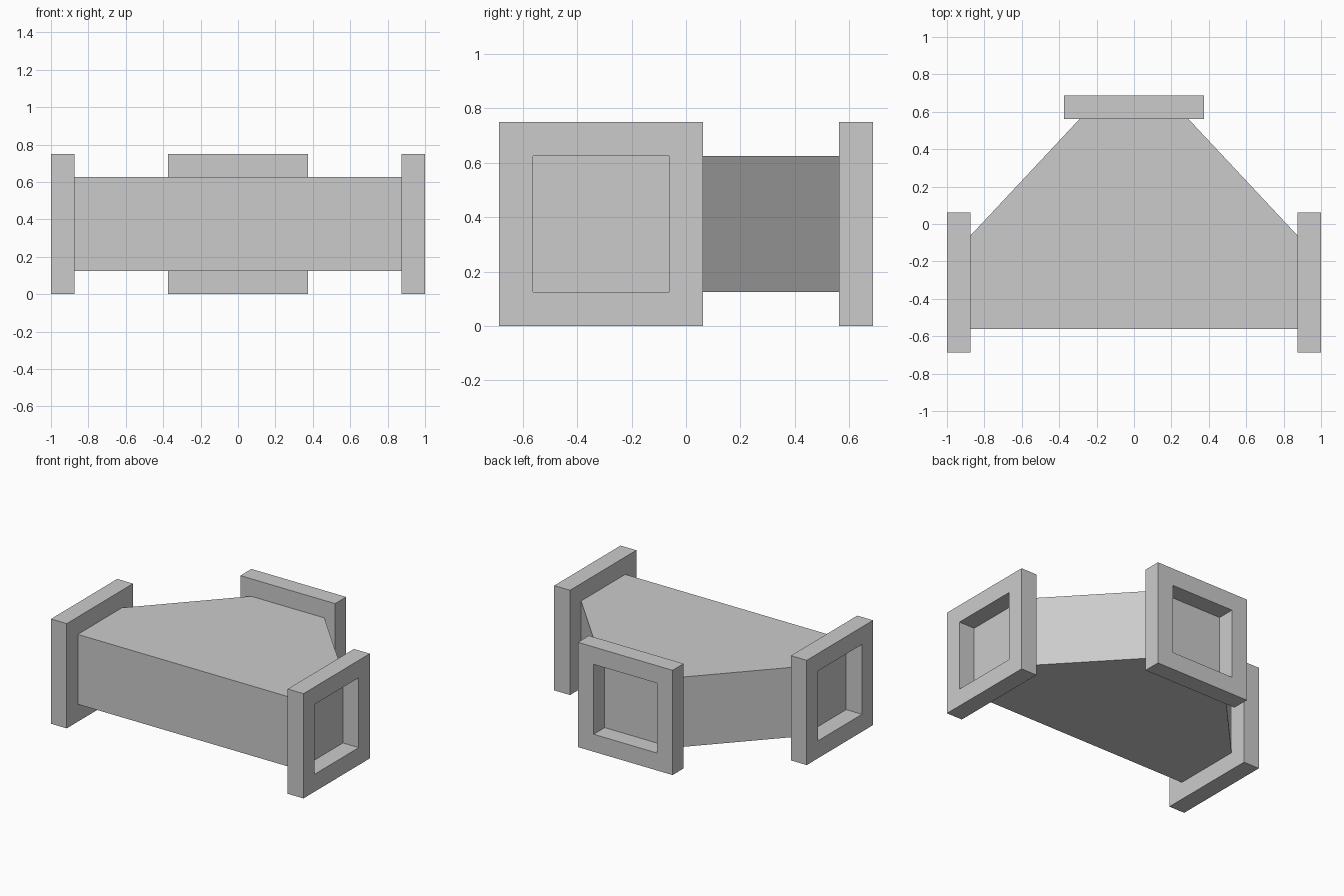
import bpy
from mathutils import Matrix, Vector
from math import radians

if "Cube" in bpy.data.objects:
    bpy.data.objects.remove(bpy.data.objects["Cube"])

Z_MID = 0.375      # height of the duct axis
HALF_OUT = 0.375   # flange half width
HALF_IN = 0.25     # opening half width
DEPTH = 0.125      # flange thickness


def add_mesh(name, verts, faces):
    mesh = bpy.data.meshes.new(name)
    mesh.from_pydata(verts, [], faces)
    mesh.update()
    obj = bpy.data.objects.new(name, mesh)
    bpy.context.collection.objects.link(obj)
    return obj


def prism(name, outline, z0, z1):
    """Extrude a counter-clockwise outline from z0 to z1."""
    n = len(outline)
    verts = [(x, y, z) for z in (z0, z1) for x, y in outline]
    faces = [tuple(reversed(range(n))), tuple(range(n, 2 * n))]
    faces += [(i, (i + 1) % n, n + (i + 1) % n, n + i) for i in range(n)]
    return add_mesh(name, verts, faces)


def flange(name, base, angle):
    """Square frame; its opening faces +x before turning by angle about z."""
    turn = Matrix.Translation(Vector(base)) @ Matrix.Rotation(radians(angle), 4, 'Z')
    corners = [(-1, -1), (1, -1), (1, 1), (-1, 1)]
    # Loops: inner-end outer, outer-end outer, outer-end inner, inner-end inner
    loops = [(0, HALF_OUT), (DEPTH, HALF_OUT), (DEPTH, HALF_IN), (0, HALF_IN)]
    verts = [turn @ Vector((x, a * h, b * h)) for x, h in loops for a, b in corners]
    faces = []
    for k in range(4):
        a, b = 4 * k, 4 * ((k + 1) % 4)
        for i in range(4):
            j = (i + 1) % 4
            faces.append((a + i, b + i, b + j, a + j)[::-1])
    return add_mesh(name, verts, faces)


# Duct body: straight run tapering to the rear outlet
half = [(0.875, -0.5625), (0.875, -0.0625), (0.29, 0.5625)]
outline = half + [(-x, y) for x, y in reversed(half)]
prism("duct_body", outline, Z_MID - HALF_IN, Z_MID + HALF_IN)

# Square flanges at the three openings
flange("right_flange", (0.875, -0.3125, Z_MID), 0)
flange("left_flange", (-0.875, -0.3125, Z_MID), 180)
flange("rear_flange", (0, 0.5625, Z_MID), 90)
